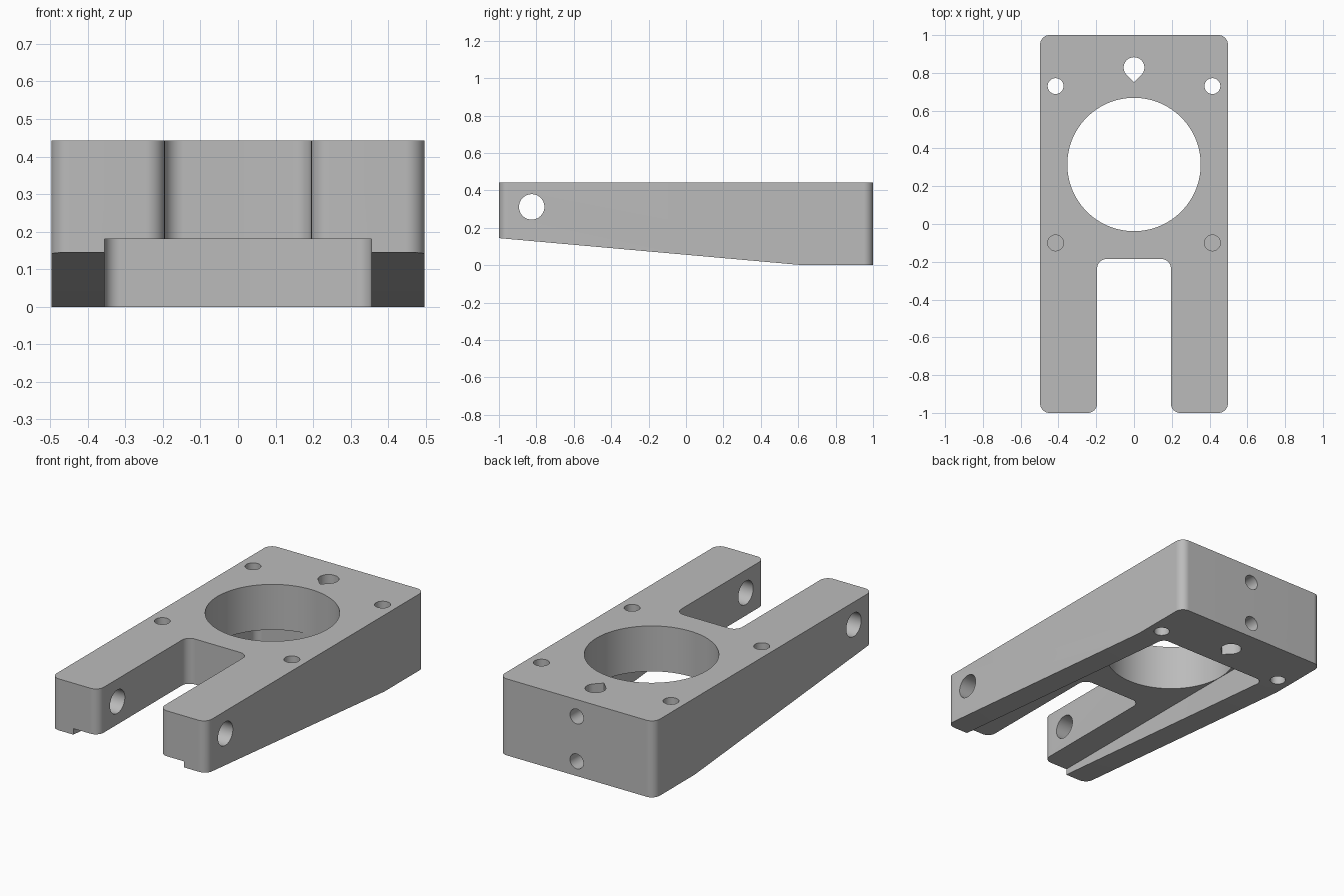
import bpy, bmesh
from math import cos, sin, tan, pi, radians
from mathutils import Vector

if "Cube" in bpy.data.objects:
    bpy.data.objects.remove(bpy.data.objects["Cube"], do_unlink=True)

HEIGHT = 0.443

grey = bpy.data.materials.new("plain grey")
grey.use_nodes = True
colour = (0.5, 0.5, 0.5, 1)
grey.diffuse_color = colour
grey.node_tree.nodes["Principled BSDF"].inputs["Base Color"].default_value = colour


def rounded(corners, steps=14):
    """Outline from (x, y, radius) corners, each one filleted."""
    out = []
    for i, (x, y, r) in enumerate(corners):
        p = Vector((x, y))
        if r == 0:
            out.append(p)
            continue
        a = (Vector(corners[i - 1][:2]) - p).normalized()
        b = (Vector(corners[(i + 1) % len(corners)][:2]) - p).normalized()
        half = a.angle(b) / 2
        centre = p + (a + b).normalized() * (r / sin(half))
        start = p + a * (r / tan(half)) - centre
        end = p + b * (r / tan(half)) - centre
        for k in range(steps + 1):
            d = start.lerp(end, k / steps).normalized()
            out.append(centre + d * r)
    return out


def circle(x, y, r, n=48):
    return [Vector((x + r * cos(2 * pi * k / n), y + r * sin(2 * pi * k / n)))
            for k in range(n)]


def prism(name, outline, axis, lo, hi):
    """Extrude a closed 2D outline along an axis."""
    place = {"Z": lambda p, h: (p.x, p.y, h),
             "X": lambda p, h: (h, p.x, p.y),
             "Y": lambda p, h: (p.x, h, p.y)}[axis]
    bm = bmesh.new()
    low = [bm.verts.new(place(p, lo)) for p in outline]
    high = [bm.verts.new(place(p, hi)) for p in outline]
    bm.faces.new(low)
    bm.faces.new(high)
    n = len(low)
    for i in range(n):
        j = (i + 1) % n
        bm.faces.new((low[i], low[j], high[j], high[i]))
    bmesh.ops.recalc_face_normals(bm, faces=bm.faces)
    mesh = bpy.data.meshes.new(name)
    bm.to_mesh(mesh)
    bm.free()
    mesh.materials.append(grey)
    obj = bpy.data.objects.new(name, mesh)
    bpy.context.collection.objects.link(obj)
    return obj


# Forked block: rounded outline with the slot between the two arms
R = 0.05
body = prism("forked_bracket", rounded([
    (-0.497, -1, R), (-0.195, -1, R), (-0.195, -0.185, R), (0.195, -0.185, R),
    (0.195, -1, R), (0.497, -1, R), (0.497, 1, R), (-0.497, 1, R)]),
    "Z", 0, HEIGHT)

cutters = []

# Sloping underside
slope = [Vector(p) for p in ((0.63, 0), (-1.1, 0.1539), (-1.1, -0.1), (0.63, -0.1))]
cutters.append(prism("slope_cutter", slope, "X", -0.7, 0.7))

# Shallow pocket under the arms, rounded at its back end
pocket = rounded([(-0.355, -1.1, 0), (0.355, -1.1, 0), (0.355, 0.67, 0.04), (-0.355, 0.67, 0.04)])
cutters.append(prism("pocket_cutter", pocket, "Z", -0.1, 0.18))

# Large bore
cutters.append(prism("bore_cutter", circle(0, 0.315, 0.353, 96), "Z", -0.1, 0.6))

# Teardrop hole behind the bore
arc = [radians(-45 + 270 * k / 36) for k in range(37)]
drop = [Vector((0.055 * cos(a), 0.828 + 0.055 * sin(a))) for a in arc]
drop.append(Vector((0, 0.828 - 0.055 * 2 ** 0.5)))
cutters.append(prism("teardrop_cutter", drop, "Z", -0.1, 0.6))

# Mounting holes: through at the back, blind at the middle
for x in (-0.415, 0.415):
    cutters.append(prism("through_hole_cutter", circle(x, 0.73, 0.042), "Z", -0.1, 0.6))
    cutters.append(prism("blind_hole_cutter", circle(x, -0.1, 0.042), "Z", 0.2, 0.6))

# Cross pin hole through both arms
cutters.append(prism("pin_hole_cutter", circle(-0.825, 0.312, 0.068), "X", -0.7, 0.7))

# Two holes in the back face, meeting the teardrop hole
for z in (0.345, 0.085):
    cutters.append(prism("back_hole_cutter", circle(0, z, 0.043), "Y", 0.828, 1.1))

bpy.ops.object.select_all(action="DESELECT")
bpy.context.view_layer.objects.active = body
body.select_set(True)
for cutter in cutters:
    cutter.hide_render = True
    mod = body.modifiers.new("cut", "BOOLEAN")
    mod.operation = "DIFFERENCE"
    mod.solver = "EXACT"
    mod.object = cutter
    bpy.ops.object.modifier_apply(modifier=mod.name)
    bpy.data.objects.remove(cutter, do_unlink=True)

bpy.ops.object.shade_smooth_by_angle(angle=radians(30))
